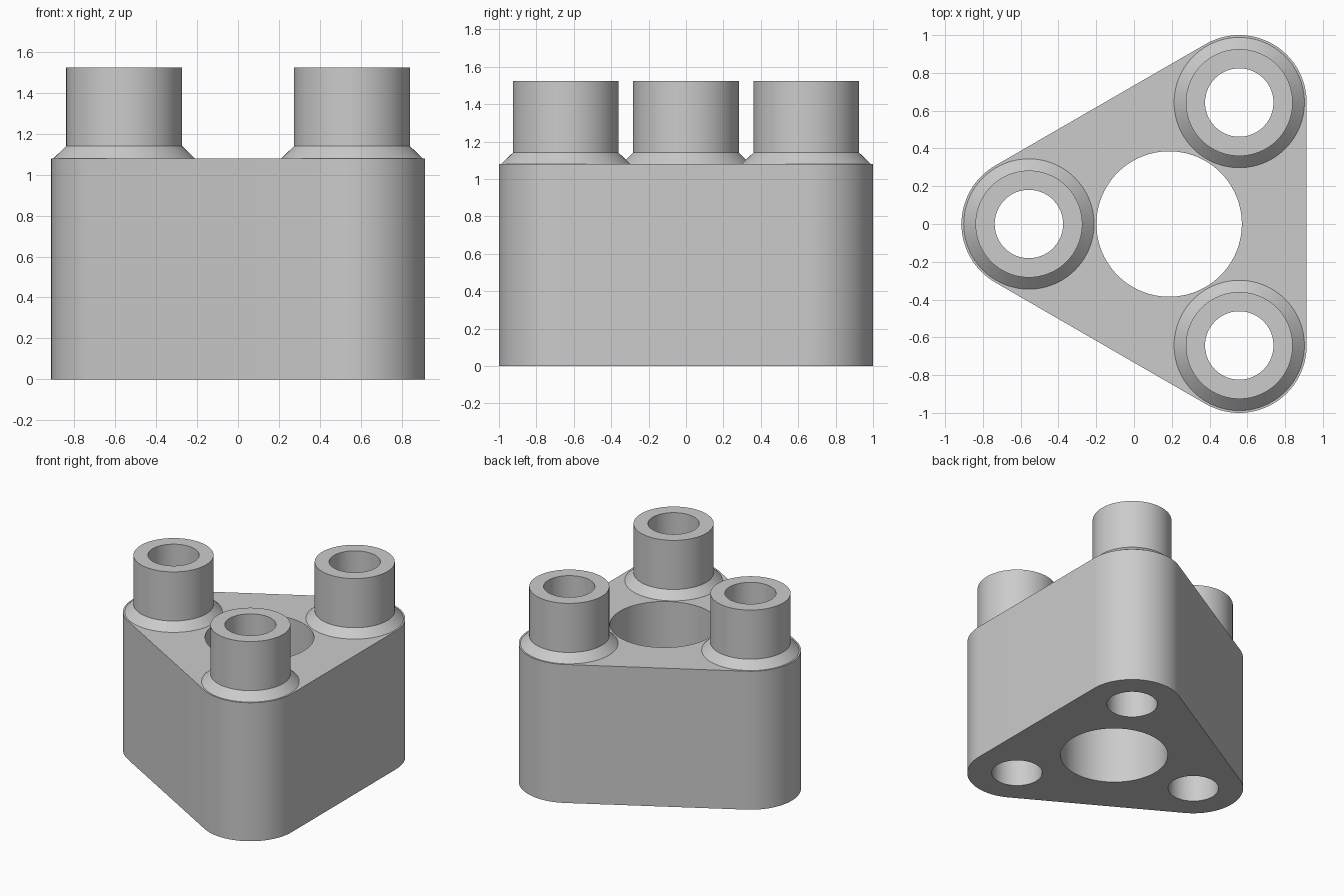
import bpy, bmesh
from math import sin, cos, pi, radians

if "Cube" in bpy.data.objects:
    bpy.data.objects.remove(bpy.data.objects["Cube"])

SEG = 96                      # sides of each round
R_CORNER = 0.357              # body corner radius
DIST = 1.286 / 3 ** 0.5       # body centre to corner axis
CX = 0.186                    # body centre (triangle centroid)
Z_BODY, Z_CONE, Z_TOP = 1.08, 1.14, 1.523
R_HOLE, R_BORE, R_TUBE, R_FOOT = 0.385, 0.181, 0.283, 0.345

angles = [radians(a) for a in (-60, 60, 180)]
centres = [(CX + DIST * cos(a), DIST * sin(a)) for a in angles]

bm = bmesh.new()


def loop(points, z):
    return [bm.verts.new((x, y, z)) for x, y in points]


def circle(centre, r):
    cx, cy = centre
    return [(cx + r * cos(2 * pi * i / SEG), cy + r * sin(2 * pi * i / SEG))
            for i in range(SEG)]


def loft(rings):
    for a, b in zip(rings, rings[1:]):
        n = len(a)
        for i in range(n):
            j = (i + 1) % n
            bm.faces.new((a[i], a[j], b[j], b[i]))


def cap(rings):
    edges = [bm.edges.get((r[i - 1], r[i])) for r in rings for i in range(len(r))]
    bmesh.ops.triangle_fill(bm, use_beauty=True, edges=edges)


# Rounded triangular outline of the body
n_arc = SEG // 3
outline = []
for a, (cx, cy) in zip(angles, centres):
    for i in range(n_arc + 1):
        t = a + radians(-60 + 120 * i / n_arc)
        outline.append((cx + R_CORNER * cos(t), cy + R_CORNER * sin(t)))

bottom, top = [], []

# Outer wall and central through hole
for pts in (outline, circle((CX, 0), R_HOLE)):
    lo, hi = loop(pts, 0), loop(pts, Z_BODY)
    loft([lo, hi])
    bottom.append(lo)
    top.append(hi)

# Three tubes: chamfered foot, straight wall, rim and bore through the body
for c in centres:
    profile = [(R_FOOT, Z_BODY), (R_TUBE, Z_CONE), (R_TUBE, Z_TOP),
               (R_BORE, Z_TOP), (R_BORE, 0)]
    rings = [loop(circle(c, r), z) for r, z in profile]
    loft(rings)
    top.append(rings[0])
    bottom.append(rings[-1])

# Flat faces with openings
cap(bottom)
cap(top)
bmesh.ops.recalc_face_normals(bm, faces=bm.faces[:])

mesh = bpy.data.meshes.new("three_tube_block")
bm.to_mesh(mesh)
bm.free()
block = bpy.data.objects.new("three_tube_block", mesh)
bpy.context.collection.objects.link(block)
bpy.context.view_layer.objects.active = block
block.select_set(True)
bpy.ops.object.shade_smooth_by_angle(angle=radians(30))
